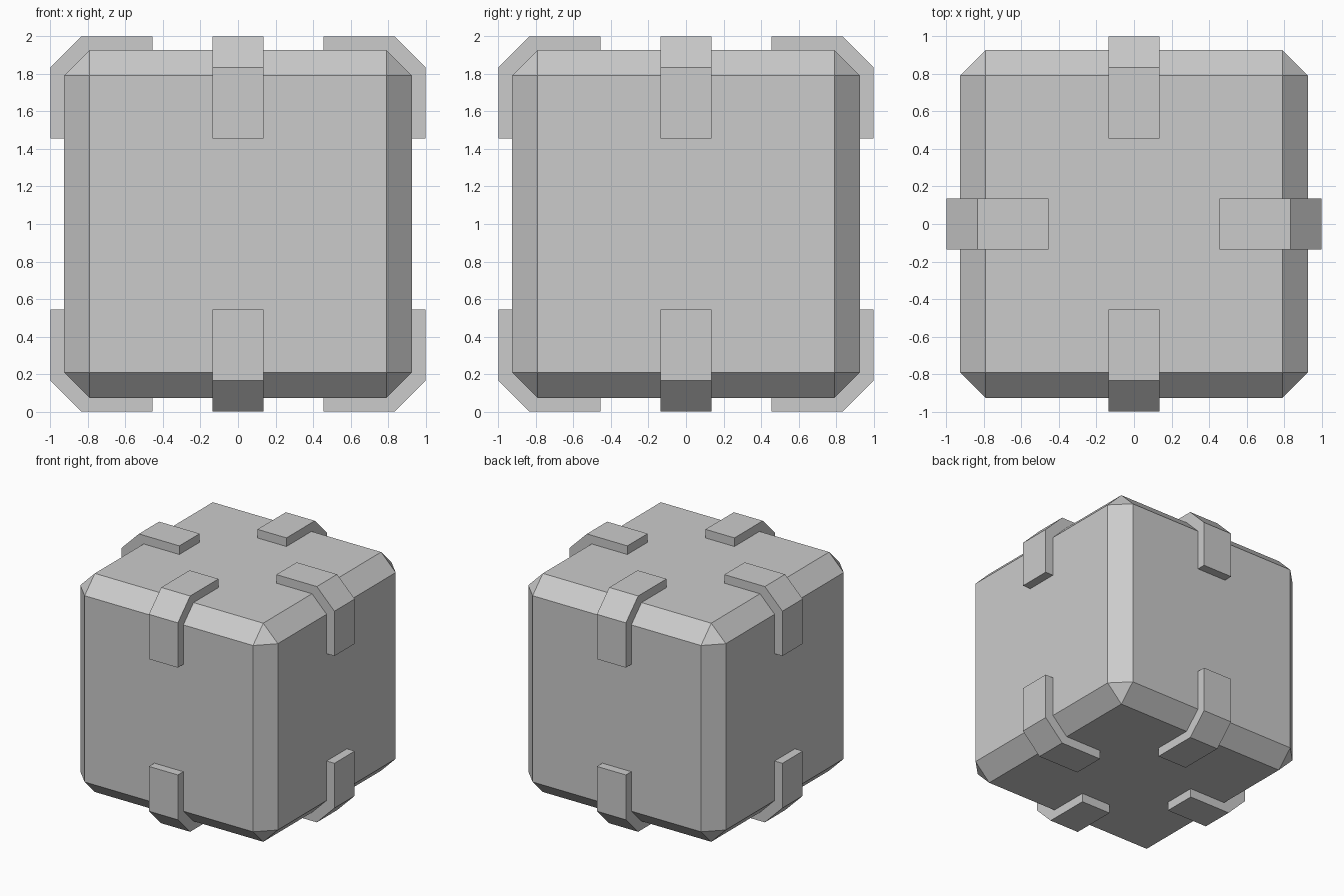
import bpy, bmesh
from math import pi
from mathutils import Matrix, Vector

if "Cube" in bpy.data.objects:
    bpy.data.objects.remove(bpy.data.objects["Cube"])

HALF, FLAT = 0.927, 0.79      # box half-size and where its chamfers start
OUT, OUT_FLAT = 1.0, 0.835    # clip outer half-size and chamfer start
END, HW = 0.455, 0.136        # clip end position and half-width


def add_object(name, bm):
    bmesh.ops.recalc_face_normals(bm, faces=bm.faces[:])
    mesh = bpy.data.meshes.new(name)
    bm.to_mesh(mesh)
    bm.free()
    obj = bpy.data.objects.new(name, mesh)
    obj.location.z = 1
    bpy.context.collection.objects.link(obj)
    return obj


# Chamfered box body
bm = bmesh.new()
bmesh.ops.create_cube(bm, size=2 * HALF)
bmesh.ops.bevel(bm, geom=bm.edges[:], offset=HALF - FLAT, offset_type='OFFSET',
                segments=1, profile=0.5, affect='EDGES')
add_object("box_body", bm)

# Bent clip profile in (outward, up), wrapped round a chamfered edge
outer = [(END, OUT), (OUT_FLAT, OUT), (OUT, OUT_FLAT), (OUT, END)]
inner = [(HALF, END), (HALF, FLAT), (FLAT, HALF), (END, HALF)]
profile = outer + inner


def edge_clip(name, angle, side):
    bm = bmesh.new()
    rings = [[bm.verts.new((u, y, v * side)) for u, v in profile] for y in (-HW, HW)]
    n = len(profile)
    for i in range(n):
        j = (i + 1) % n
        bm.faces.new((rings[0][i], rings[0][j], rings[1][j], rings[1][i]))
    # Side walls, one quad per bend section
    for ring in rings:
        for i in range(3):
            bm.faces.new((ring[i], ring[i + 1], ring[6 - i], ring[7 - i]))
    bmesh.ops.rotate(bm, verts=bm.verts[:], cent=Vector(), matrix=Matrix.Rotation(angle, 3, 'Z'))
    add_object(name, bm)


# Four clips round the top and four round the bottom
for level, side in (("top", 1), ("bottom", -1)):
    for k, where in enumerate(("right", "back", "left", "front")):
        edge_clip(f"{level}_{where}_clip", k * pi / 2, side)
